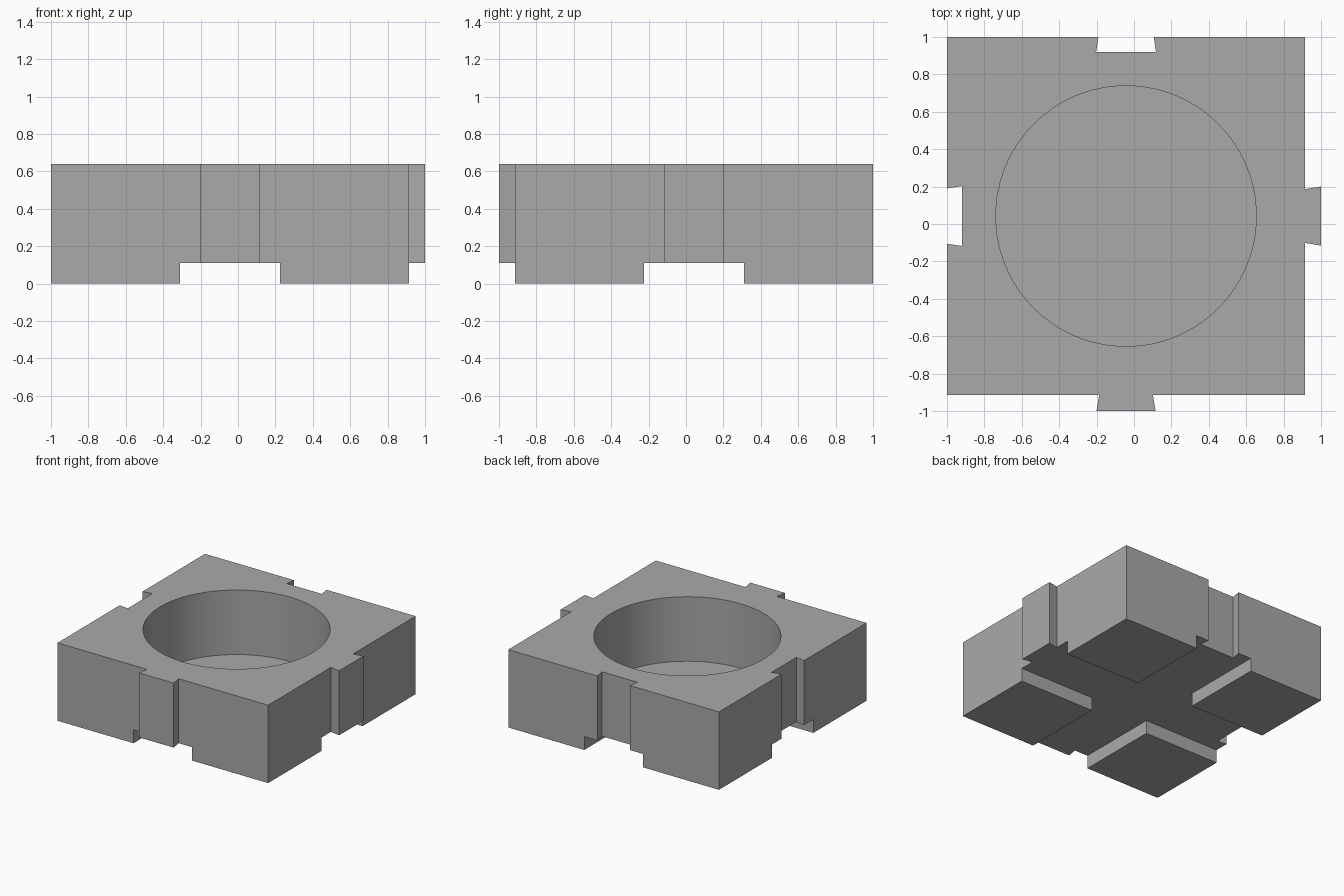
import bpy, bmesh
from math import pi
from mathutils import Matrix, Vector

cube = bpy.data.objects.get("Cube")
if cube:
    bpy.data.objects.remove(cube, do_unlink=True)

CENTRE = Vector((-0.0425, 0.0425, 0))
HALF = 0.9575        # half width of the square body
HEIGHT = 0.64
FOOT = 0.11          # height of the corner feet
CHANNEL = 0.267      # half width of the cross channel
RADIUS = 0.696

grey = bpy.data.materials.new("plain grey")
grey.use_nodes = True
colour = (0.4, 0.4, 0.4, 1)
grey.diffuse_color = colour
grey.node_tree.nodes["Principled BSDF"].inputs["Base Color"].default_value = colour


def finish(name, bm):
    bmesh.ops.recalc_face_normals(bm, faces=bm.faces)
    mesh = bpy.data.meshes.new(name)
    bm.to_mesh(mesh)
    bm.free()
    mesh.materials.append(grey)
    obj = bpy.data.objects.new(name, mesh)
    obj.location = CENTRE
    bpy.context.collection.objects.link(obj)
    return obj


def box(name, sx, sy, z0, z1):
    bm = bmesh.new()
    bmesh.ops.create_cube(bm, size=1, matrix=Matrix.Translation((0, 0, (z0 + z1) / 2))
                          @ Matrix.Diagonal((sx, sy, z1 - z0, 1)))
    return finish(name, bm)


def dovetail(neck, wide, depth):
    """Flared joint profile on the front edge, from left to right."""
    y = -HALF
    return [(-neck, y), (-wide, y - depth), (wide, y - depth), (neck, y)]


# Body outline: tabs on the front and right, matching slots on the back and left
tab = dovetail(0.144, 0.158, 0.085)
slot = dovetail(0.148, 0.16, -0.08)
outline = []
for quarter, joint in enumerate((tab, tab, slot, slot)):
    turn = Matrix.Rotation(quarter * pi / 2, 3, 'Z')
    for x, y in [(-HALF, -HALF)] + joint:
        outline.append(turn @ Vector((x, y, 0)))

bm = bmesh.new()
base = bm.faces.new([bm.verts.new(p) for p in outline])
grown = bmesh.ops.extrude_face_region(bm, geom=[base])
bmesh.ops.translate(bm, vec=(0, 0, HEIGHT),
                    verts=[v for v in grown["geom"] if isinstance(v, bmesh.types.BMVert)])
body = finish("connector_block", bm)

# Crossed channels under the block, leaving four corner feet
cutters = [box("channel_cutter_x", 3, 2 * CHANNEL, -0.2, FOOT),
           box("channel_cutter_y", 2 * CHANNEL, 3, -0.2, FOOT)]

# Round well that stops on top of the feet
bm = bmesh.new()
bmesh.ops.create_cone(bm, cap_ends=True, segments=128, radius1=RADIUS, radius2=RADIUS,
                      depth=1, matrix=Matrix.Translation((0, 0, FOOT + 0.5)))
cutters.append(finish("well_cutter", bm))

bpy.ops.object.select_all(action='DESELECT')
bpy.context.view_layer.objects.active = body
body.select_set(True)
for cutter in cutters:
    cutter.hide_render = True
    mod = body.modifiers.new(cutter.name, 'BOOLEAN')
    mod.operation = 'DIFFERENCE'
    mod.solver = 'EXACT'
    mod.object = cutter
    bpy.ops.object.modifier_apply(modifier=mod.name)
    bpy.data.objects.remove(cutter, do_unlink=True)

bpy.ops.object.shade_smooth_by_angle(angle=pi / 6)
